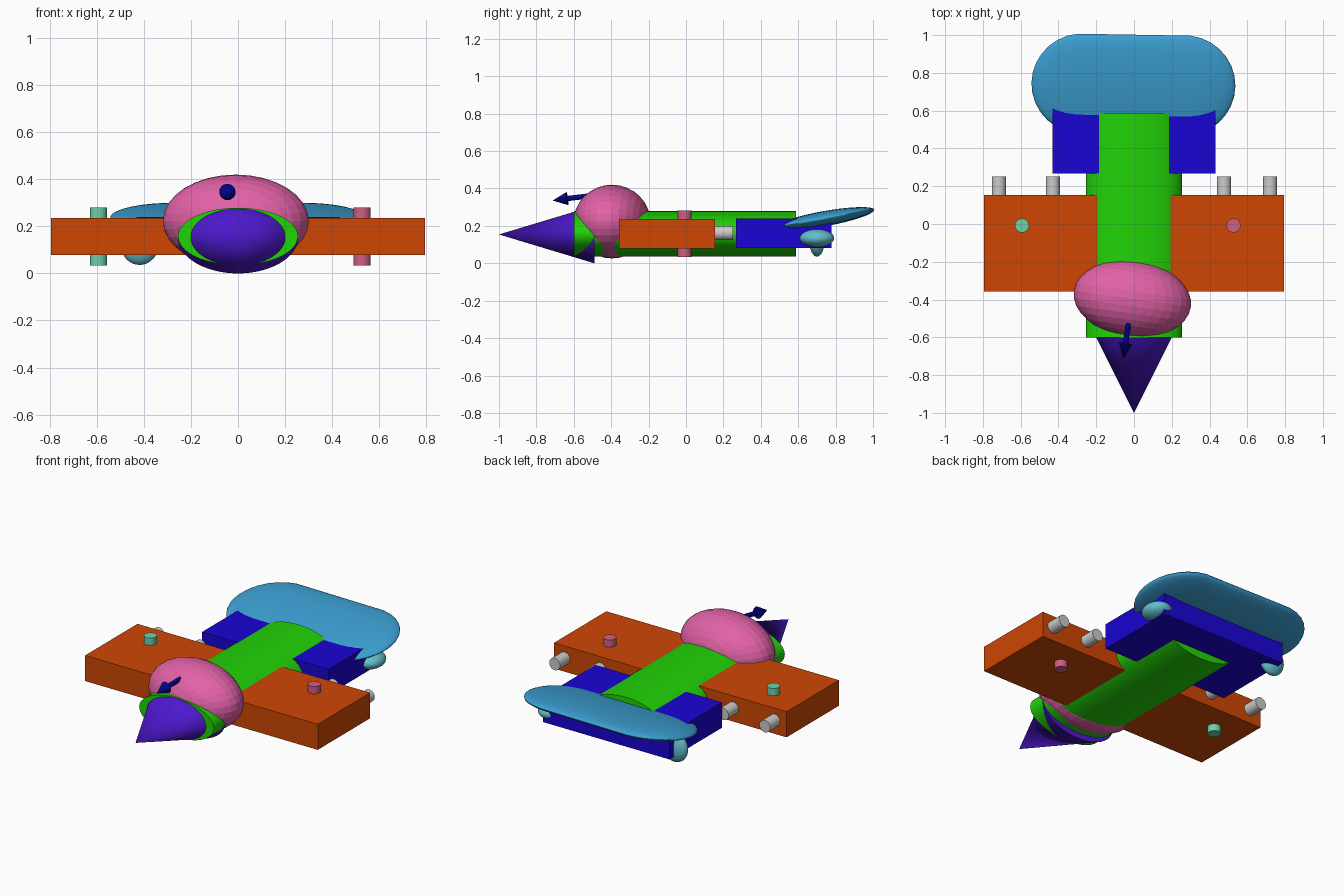
import bpy, bmesh, math
from mathutils import Matrix, Vector, Euler

if "Cube" in bpy.data.objects:
    bpy.data.objects.remove(bpy.data.objects["Cube"])


def material(name, rgb):
    m = bpy.data.materials.new(name)
    m.diffuse_color = [(c / 255) ** 2.2 for c in rgb] + [1]
    m.use_nodes = True
    m.node_tree.nodes["Principled BSDF"].inputs["Base Color"].default_value = m.diffuse_color
    return m


GREEN = material("green", (38, 210, 15))
ORANGE = material("orange", (205, 72, 12))
BLUE = material("blue", (32, 12, 210))
PURPLE = material("purple", (78, 30, 205))
PINK = material("pink", (225, 98, 165))
NAVY = material("navy", (10, 10, 140))
SKY = material("sky", (62, 158, 210))
AQUA = material("aqua", (100, 190, 205))
TEAL = material("teal", (112, 208, 168))
ROSE = material("rose", (205, 95, 130))


def finish(name, bm, mat, smooth=True):
    bmesh.ops.recalc_face_normals(bm, faces=bm.faces[:])
    me = bpy.data.meshes.new(name)
    bm.to_mesh(me)
    bm.free()
    ob = bpy.data.objects.new(name, me)
    bpy.context.collection.objects.link(ob)
    if mat:
        me.materials.append(mat)
    if smooth:
        bpy.ops.object.select_all(action='DESELECT')
        ob.select_set(True)
        bpy.context.view_layer.objects.active = ob
        bpy.ops.object.shade_smooth_by_angle(angle=math.radians(35))
    return ob


def box(name, lo, hi, mat):
    lo, hi = Vector(lo), Vector(hi)
    bm = bmesh.new()
    bmesh.ops.create_cube(bm, size=1, matrix=Matrix.LocRotScale((lo + hi) / 2, None, hi - lo))
    return finish(name, bm, mat, False)


def tube(name, a, b, r1, r2, mat, squash=1.0, seg=48):
    """Cylinder or cone from a to b; squash scales it in z about its axis height."""
    a, b = Vector(a), Vector(b)
    d = b - a
    rot = d.to_track_quat('Z', 'Y').to_matrix().to_4x4()
    flat = Matrix.Diagonal((1, 1, squash, 1))
    bm = bmesh.new()
    bmesh.ops.create_cone(bm, cap_ends=True, segments=seg, radius1=r1, radius2=r2,
                          depth=d.length,
                          matrix=Matrix.Translation((a + b) / 2) @ flat @ rot)
    return finish(name, bm, mat)


def ellipsoid(name, centre, radii, mat, rot=(0, 0, 0), smooth=True):
    bm = bmesh.new()
    m = Matrix.LocRotScale(Vector(centre), Euler([math.radians(r) for r in rot]), Vector(radii))
    bmesh.ops.create_uvsphere(bm, u_segments=32, v_segments=16, radius=1,
                              matrix=m @ Matrix.Rotation(math.pi / 2, 4, 'X'))
    return finish(name, bm, mat, smooth)


# Fuselage and nose
tube("fuselage", (0, -0.6, 0.157), (0, 0.588, 0.157), 0.255, 0.255, GREEN, 0.122 / 0.255, 64)
tube("nose_cone", (0, -0.49, 0.154), (0, -1, 0.154), 0.256, 0, PURPLE, 0.154 / 0.256, 64)

# Wings and tail block
box("wing", (-0.795, -0.357, 0.078), (0.795, 0.154, 0.236), ORANGE)
box("tail_block", (-0.432, 0.267, 0.083), (0.432, 0.779, 0.24), BLUE)

# Canopy with pointer
ellipsoid("canopy", (-0.009, -0.396, 0.223), (0.313, 0.202, 0.197), PINK, (0, 0, -8), False)
tail, neck, tip = (-0.025, -0.5, 0.362), (-0.045, -0.635, 0.346), (-0.056, -0.713, 0.335)
tube("pointer_shaft", tail, neck, 0.014, 0.014, NAVY, seg=24)
tube("pointer_head", neck, tip, 0.035, 0, NAVY, seg=24)

# Thrusters behind the wing
for i, x in enumerate((-0.715, -0.43, 0.477, 0.721)):
    tube(f"thruster_{i + 1}", (x, 0.05, 0.162), (x, 0.252, 0.162), 0.037, 0.037, None)

# Posts through the wing
for side, x, mat in (("left", -0.593, TEAL), ("right", 0.527, ROSE)):
    tube(f"wing_post_{side}", (x, -0.008, 0.034), (x, -0.008, 0.281), 0.037, 0.037, mat)

# Tailplane: flattened capsule, tilted up to the rear
bm = bmesh.new()
bmesh.ops.create_uvsphere(bm, u_segments=32, v_segments=15, radius=0.27,
                          matrix=Matrix.Rotation(math.pi / 2, 4, 'Y'))
for v in bm.verts:
    v.co.x += math.copysign(0.27, v.co.x)
    v.co.z *= 0.04 / 0.27
bm.transform(Matrix.Translation((-0.003, 0.738, 0.238))
             @ Euler((math.radians(10.4), 0, math.radians(-1))).to_matrix().to_4x4())
finish("tailplane", bm, SKY)

# Tail pods: one lying flat, one upright
ellipsoid("tail_pod_right", (0.42, 0.7, 0.134), (0.08, 0.092, 0.048), AQUA)
ellipsoid("tail_pod_left", (-0.418, 0.7, 0.126), (0.082, 0.042, 0.09), AQUA)
